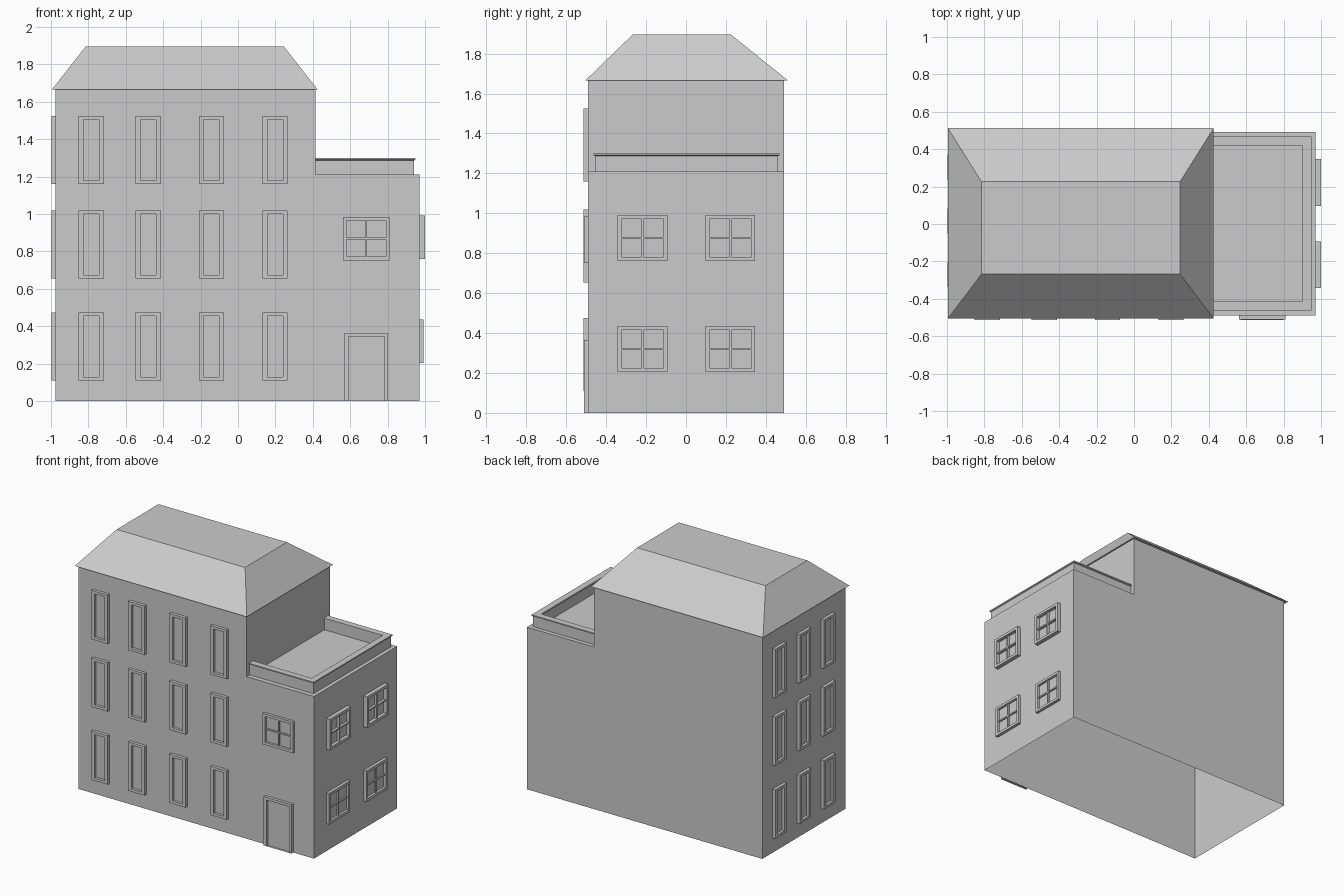
import bpy, bmesh

if "Cube" in bpy.data.objects:
    bpy.data.objects.remove(bpy.data.objects["Cube"])

X0, XM, X1 = -0.975, 0.415, 0.97      # left wall, main/wing junction, right wall
Y0, Y1 = -0.49, 0.492                 # front and back walls
ZM, ZW = 1.665, 1.21                  # eaves height, wing roof height


def loft(name, rings, closed=True, cap=True):
    """Skin a stack of matching rings, optionally filling the last one."""
    bm = bmesh.new()
    rows = [[bm.verts.new(p) for p in r] for r in rings]
    n = len(rows[0])
    for a, b in zip(rows, rows[1:]):
        for i in range(n if closed else n - 1):
            j = (i + 1) % n
            bm.faces.new((a[i], a[j], b[j], b[i]))
    if cap:
        bm.faces.new(rows[-1])
    bmesh.ops.recalc_face_normals(bm, faces=bm.faces)
    me = bpy.data.meshes.new(name)
    bm.to_mesh(me)
    bm.free()
    ob = bpy.data.objects.new(name, me)
    bpy.context.collection.objects.link(ob)
    return ob


def rect(x0, x1, y0, y1, z):
    return [(x0, y0, z), (x1, y0, z), (x1, y1, z), (x0, y1, z)]


# wall position mapping: u along wall, v up, d outwards
SIDES = {
    "front": lambda u, v, d: (u, Y0 - d, v),
    "left": lambda u, v, d: (X0 - d, u, v),
    "right": lambda u, v, d: (X1 + d, u, v),
}


def panel(name, side, steps):
    """Nested rectangles (u0, u1, v0, v1, depth) skinned on a wall."""
    f = SIDES[side]
    loft(name, [[f(a, c, d), f(b, c, d), f(b, e, d), f(a, e, d)]
                for a, b, c, e, d in steps])


def window(name, side, u, v, w, h, depth, bu, bv, pane):
    def r(iu, iv, d):
        return (u - w / 2 + iu, u + w / 2 - iu, v - h / 2 + iv, v + h / 2 - iv, d)
    panel(name, side, [r(0, 0, 0), r(0, 0, depth), r(bu, bv, depth), r(bu, bv, pane)])


def cross_window(name, side, u, v, depth):
    w, h, t = 0.25, 0.232, 0.005
    window(name, side, u, v, w, h, depth, 0.02, 0.02, 0.004)
    d = depth - 0.007
    for part, a, b in (("upright", t, h / 2 - 0.02), ("crossbar", w / 2 - 0.02, t)):
        box = (u - a, u + a, v - b, v + b)
        panel(f"{name}_{part}", side, [box + (0.004,), box + (d,)])


# walls: stepped outline, open underneath
outline = [(X0, 0), (X1, 0), (X1, ZW), (XM, ZW), (XM, ZM), (X0, ZM)]
bm = bmesh.new()
fr, bk = [[bm.verts.new((x, y, z)) for x, z in outline] for y in (Y0, Y1)]
bm.faces.new(fr)
bm.faces.new(bk[::-1])
for i in (1, 2, 3, 5):
    j = (i + 1) % 6
    bm.faces.new((fr[j], fr[i], bk[i], bk[j]))
me = bpy.data.meshes.new("walls")
bm.to_mesh(me)
bm.free()
bpy.context.collection.objects.link(bpy.data.objects.new("walls", me))

# hipped roof with flat top and soffit
loft("roof", [rect(X0, XM, Y0, Y1, ZM),
              rect(-0.995, 0.426, -0.505, 0.512, ZM),
              rect(-0.815, 0.246, -0.268, 0.226, 1.895)])

# parapet around three sides of the wing roof
profile = [(0.942, 0.458, ZW), (0.942, 0.458, 1.287), (0.948, 0.466, 1.291),
           (0.948, 0.466, 1.30), (0.90, 0.418, 1.30), (0.90, 0.418, 1.289),
           (0.906, 0.424, 1.287), (0.906, 0.424, ZW)]
cy = 0.003
loft("parapet", [[(XM, cy - a, z), (b, cy - a, z), (b, cy + a, z), (XM, cy + a, z)]
                 for b, a, z in profile], closed=False, cap=False)

# tall narrow windows on the main block
columns = {"front": (-0.785, -0.48, -0.142, 0.198), "left": (-0.27, 0.016, 0.304)}
for side, us in columns.items():
    for row, v in enumerate((0.292, 0.837, 1.342)):
        for col, u in enumerate(us):
            window(f"{side}_window_{row}_{col}", side, u, v, 0.135, 0.365,
                   0.023, 0.026, 0.02, 0.003)

# square cross-barred windows on the wing
for row, v in enumerate((0.32, 0.876)):
    for col, u in enumerate((-0.218, 0.222)):
        cross_window(f"wing_window_{row}_{col}", "right", u, v, 0.03 if row else 0.022)
cross_window("wing_front_window", "front", 0.686, 0.868, 0.02)

# door with surround
panel("door", "front", [(0.57, 0.80, 0, 0.365, 0), (0.57, 0.80, 0, 0.365, 0.022),
                        (0.592, 0.782, 0, 0.345, 0.022), (0.592, 0.782, 0, 0.345, 0.004)])
